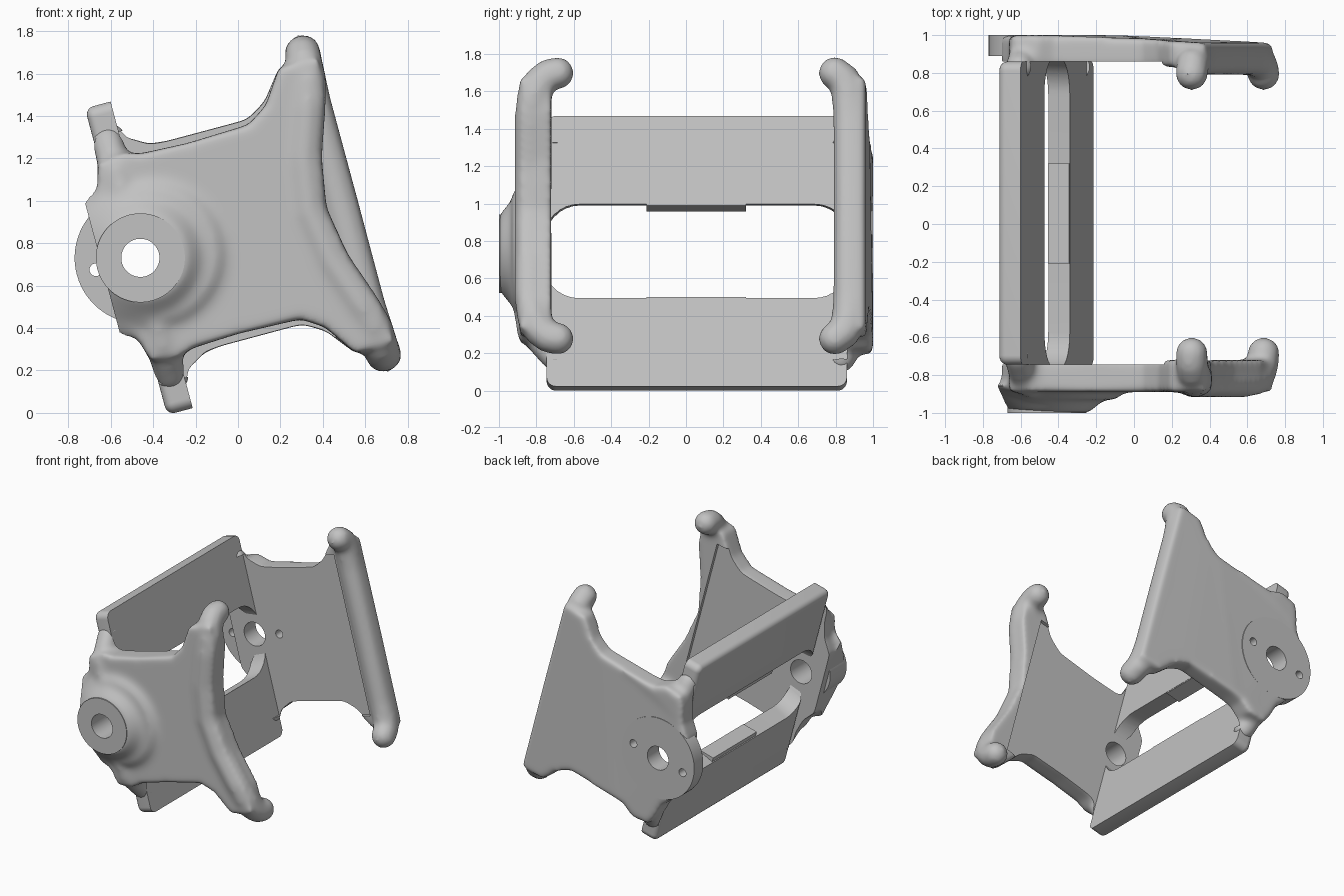
import bpy, bmesh, math
from mathutils import Matrix, Vector

cube = bpy.data.objects.get("Cube")
if cube:
    bpy.data.objects.remove(cube)

grey = bpy.data.materials.new("plain grey")
grey.use_nodes = True
grey.diffuse_color = (0.54, 0.54, 0.54, 1)
grey.node_tree.nodes["Principled BSDF"].inputs["Base Color"].default_value = (0.54, 0.54, 0.54, 1)

# Everything is modelled upright (x = depth, z = height about the middle), then leaned back
LEAN = Matrix.Translation((-0.214, 0, 0.797)) @ Matrix.Rotation(math.radians(-15), 4, 'Y')
HUB_X = -0.255


def make(name, bm, hidden=False):
    bmesh.ops.recalc_face_normals(bm, faces=bm.faces)
    mesh = bpy.data.meshes.new(name)
    bm.to_mesh(mesh)
    bm.free()
    ob = bpy.data.objects.new(name, mesh)
    bpy.context.collection.objects.link(ob)
    mesh.materials.append(grey)
    ob.hide_render = hidden
    return ob


def add_box(bm, low, high):
    low, high = Vector(low), Vector(high)
    mat = Matrix.Translation((low + high) / 2) @ Matrix.Diagonal((*(high - low), 1))
    bmesh.ops.create_cube(bm, size=1, matrix=mat)


def round_corners(bm, radius):
    """Round the box edges that run front to back."""
    bmesh.ops.bevel(bm, geom=[e for e in bm.edges if abs(e.verts[0].co.x - e.verts[1].co.x) > 0.1],
                    offset=radius, segments=8, profile=0.5, affect='EDGES')


def add_disc(bm, x, y1, y2, r1, r2):
    mat = Matrix.Translation((x, (y1 + y2) / 2, 0)) @ Matrix.Rotation(-math.pi / 2, 4, 'X')
    bmesh.ops.create_cone(bm, cap_ends=True, segments=64, radius1=r1, radius2=r2,
                          depth=abs(y2 - y1), matrix=mat)


def add_slab(bm, outline, y1, y2):
    """Plate from the upper half of its outline, mirrored downwards."""
    points = outline + [(x, -z) for x, z in reversed(outline) if z > 0]
    face = bm.faces.new([bm.verts.new((x, y1, z)) for x, z in points])
    new = bmesh.ops.extrude_face_region(bm, geom=[face])["geom"]
    bmesh.ops.translate(bm, verts=[v for v in new if isinstance(v, bmesh.types.BMVert)],
                        vec=(0, y2 - y1, 0))


def add_limb(bm, path, radius):
    """Rounded limb along a path, with its mirror image below."""
    for a, b in zip(path, path[1:]):
        a, b = Vector(a), Vector(b)
        steps = max(1, round((b - a).length / 0.025))
        for i in range(steps + 1):
            p = a.lerp(b, i / steps)
            for side in (1, -1):
                spot = Matrix.Translation((p.x, p.y, p.z * side))
                bmesh.ops.create_icosphere(bm, subdivisions=2, radius=radius, matrix=spot)


def cut(ob, cutter):
    m = ob.modifiers.new("cut", 'BOOLEAN')
    m.operation, m.solver, m.object = 'DIFFERENCE', 'EXACT', cutter


def blend(ob):
    m = ob.modifiers.new("fuse", 'REMESH')
    m.mode, m.voxel_size = 'VOXEL', 0.015
    m = ob.modifiers.new("soften", 'SMOOTH')
    m.factor, m.iterations = 0.5, 22


def finish(ob):
    """Bake the modifiers, lean the part and shade it."""
    bpy.context.view_layer.update()
    baked = bpy.data.meshes.new_from_object(ob.evaluated_get(bpy.context.evaluated_depsgraph_get()))
    ob.modifiers.clear()
    ob.data = baked
    baked.transform(LEAN)
    bpy.ops.object.select_all(action='DESELECT')
    ob.select_set(True)
    bpy.context.view_layer.objects.active = ob
    bpy.ops.object.shade_smooth_by_angle(angle=math.radians(35))


# Cutters: bore, pin holes, window, flat inner faces and the flat rear of the front cheek
bm = bmesh.new()
add_disc(bm, HUB_X, -1.2, 1.2, 0.09, 0.09)
bore = make("bore_cutter", bm, True)
bm = bmesh.new()
for offset in (-0.217, 0.217):
    add_disc(bm, HUB_X + offset, 0.7, 1.2, 0.03, 0.03)
pins = make("pin_cutter", bm, True)
bm = bmesh.new()
add_box(bm, (-0.5, -0.76, -0.26), (0, 0.875, 0.26))
round_corners(bm, 0.19)
for v in bm.verts:
    v.co.z *= 1.24 if v.co.x < -0.25 else 0.84
window = make("window_cutter", bm, True)
bm = bmesh.new()
add_box(bm, (-0.6, -0.745, -0.6), (0.63, 0.86, 0.6))
inside = make("inside_cutter", bm, True)
bm = bmesh.new()
add_box(bm, (-0.9, -1.1, -0.5), (-0.44, -0.6, 0.5))
trim = make("trim_cutter", bm, True)

# Rear panel with its long window
bm = bmesh.new()
add_box(bm, (-0.325, -0.745, -0.748), (-0.2, 0.86, 0.748))
round_corners(bm, 0.05)
bmesh.ops.bevel(bm, geom=[e for e in bm.edges if max(v.co.x for v in e.verts) < -0.3],
                offset=0.04, segments=5, profile=0.5, affect='EDGES')
panel = make("rear_panel", bm)
cut(panel, window)

# Square pads on the window edges
bm = bmesh.new()
for side in (1, -1):
    add_box(bm, (-0.318, -0.21, side * 0.271 - 0.019), (-0.202, 0.32, side * 0.271 + 0.019))
pads = make("window_pads", bm)

# Front cheek: waisted plate, flared hub base, curled fingers and arms to the panel
left_edge = [(-0.44, 0), (-0.44, 0.25), (-0.37, 0.35), (-0.335, 0.48)]
bm = bmesh.new()
add_slab(bm, left_edge + [(-0.2, 0.5), (-0.13, 0.475), (0.1, 0.465), (0.4, 0.475), (0.5, 0.54),
                          (0.61, 0.7), (0.8, 0.7), (0.78, 0.5), (0.7, 0.27), (0.65, 0)],
         -0.72, -0.89)
add_disc(bm, HUB_X + 0.02, -1.0, -0.9, 0.2, 0.32)
add_disc(bm, HUB_X + 0.06, -0.93, -0.85, 0.3, 0.42)
add_limb(bm, [(0.57, -0.832, 0), (0.61, -0.832, 0.25), (0.69, -0.832, 0.48), (0.725, -0.82, 0.6),
              (0.73, -0.78, 0.69), (0.733, -0.735, 0.725), (0.735, -0.685, 0.735)], 0.09)
add_limb(bm, [(-0.26, -0.86, 0.2), (-0.26, -0.83, 0.42), (-0.262, -0.7, 0.57)], 0.08)
front = make("front_cheek", bm)
blend(front)

# Back cheek: straight-edged plate with a rounded bar
bm = bmesh.new()
add_slab(bm, left_edge + [(-0.3, 0.55), (-0.16, 0.56), (-0.08, 0.51), (0, 0.5), (0.4, 0.5),
                          (0.5, 0.56), (0.61, 0.7), (0.8, 0.7), (0.805, 0)], 0.83, 1.0)
for v in bm.verts:
    if v.co.y > 0.9:
        v.co.y -= max(0, v.co.x - 0.1) * 0.06
add_limb(bm, [(0.72, 0.875, 0), (0.72, 0.873, 0.5), (0.727, 0.865, 0.63), (0.73, 0.845, 0.7),
              (0.735, 0.795, 0.735)], 0.091)
add_limb(bm, [(-0.26, 0.92, 0.2), (-0.26, 0.92, 0.42), (-0.25, 0.83, 0.58)], 0.08)
back = make("back_cheek", bm)
blend(back)

# Crisp round bosses on each cheek
bm = bmesh.new()
add_disc(bm, HUB_X, -1.0, -0.8, 0.21, 0.21)
front_boss = make("front_boss", bm)
bm = bmesh.new()
add_disc(bm, HUB_X, 0.89, 1.0, 0.31, 0.31)
back_boss = make("back_boss", bm)

cut(front, trim)
for cheek in (front, back):
    cut(cheek, inside)
for part in (front, back, front_boss, back_boss):
    cut(part, bore)
for part in (back, back_boss):
    cut(part, pins)
for part in (panel, pads, front, back, front_boss, back_boss):
    finish(part)
for helper in (bore, pins, window, inside, trim):
    bpy.data.objects.remove(helper)
